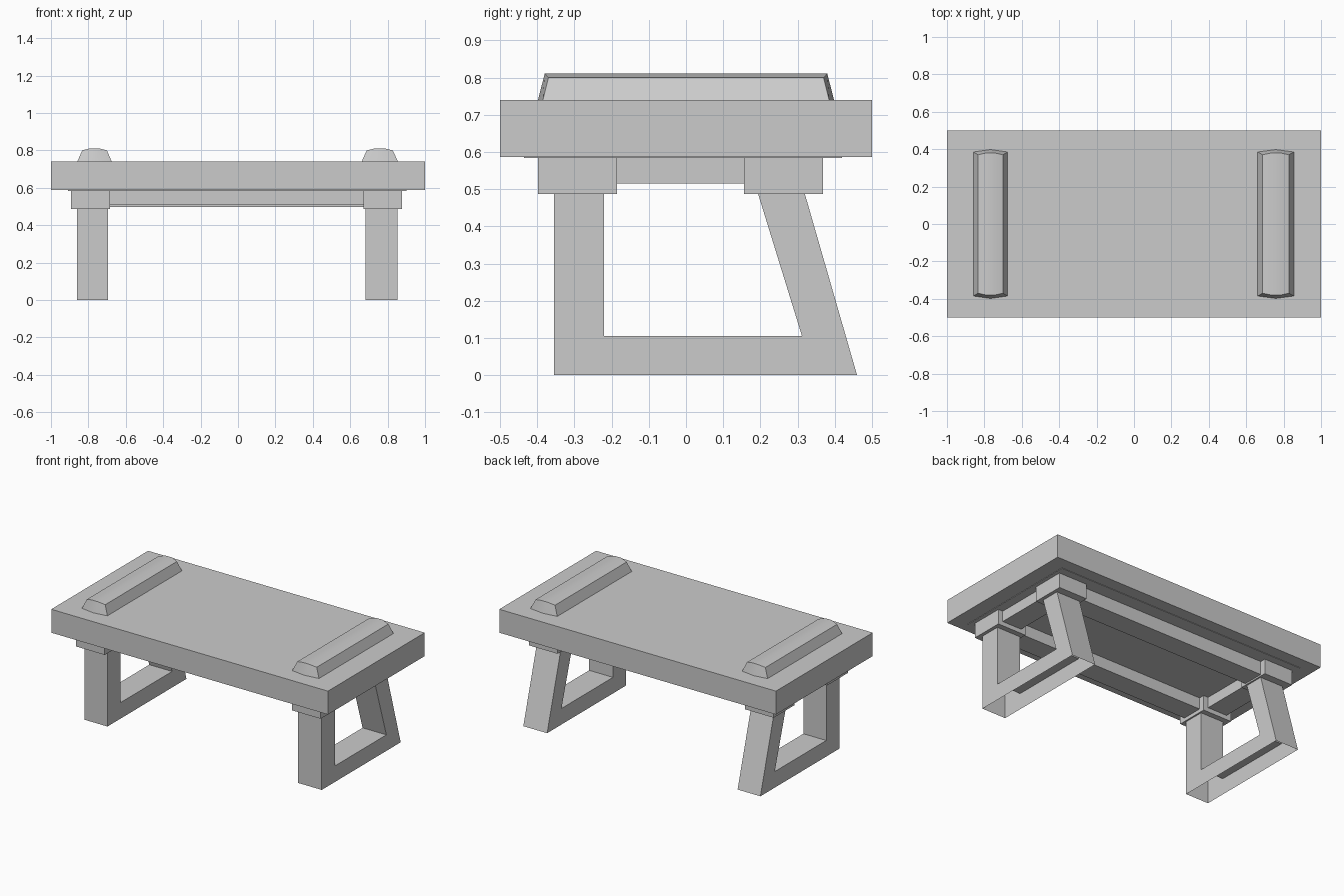
import bpy
import bmesh
from math import radians

cube = bpy.data.objects.get("Cube")
if cube:
    bpy.data.objects.remove(cube, do_unlink=True)

# One plain grey for the whole table
GREY = (0.6, 0.6, 0.6, 1)
grey = bpy.data.materials.new("plain grey")
grey.use_nodes = True
grey.diffuse_color = GREY
grey.node_tree.nodes["Principled BSDF"].inputs["Base Color"].default_value = GREY


def finish(name, bm):
    bmesh.ops.recalc_face_normals(bm, faces=bm.faces)
    mesh = bpy.data.meshes.new(name)
    bm.to_mesh(mesh)
    bm.free()
    mesh.materials.append(grey)
    obj = bpy.data.objects.new(name, mesh)
    bpy.context.collection.objects.link(obj)
    return obj


def box(name, x, y, z):
    bm = bmesh.new()
    bmesh.ops.create_cube(bm, size=1)
    for v in bm.verts:
        v.co = [r[0] if c < 0 else r[1] for c, r in zip(v.co, (x, y, z))]
    return finish(name, bm)


def leg_frame(name, x0, x1):
    """U-shaped frame extruded across x, hollow and open underneath."""
    profile = [(-0.355, 0.5), (-0.355, 0), (0.46, 0), (0.316, 0.5),
               (0.19, 0.5), (0.312, 0.105), (-0.22, 0.105), (-0.22, 0.5)]
    bm = bmesh.new()
    face = bm.faces.new([bm.verts.new((x0, y, z)) for y, z in profile])
    ext = bmesh.ops.extrude_face_region(bm, geom=[face], use_keep_orig=True)
    for v in ext["geom"]:
        if isinstance(v, bmesh.types.BMVert):
            v.co.x = x1
    bmesh.ops.recalc_face_normals(bm, faces=bm.faces)
    sole = [f for f in bm.faces if all(v.co.z < 0.001 for v in f.verts)]
    bmesh.ops.delete(bm, geom=sole, context='FACES_ONLY')
    return finish(name, bm)


def top_bar(name, cx, half):
    """Tapered bar with a crowned top and slightly pointed ends."""
    section = [(-1, 0.74, 0.385), (-0.72, 0.8, 0.37), (-0.25, 0.811, 0.38),
               (0.25, 0.811, 0.38), (0.72, 0.8, 0.37), (1, 0.74, 0.385),
               (0, 0.74, 0.398)]
    bm = bmesh.new()
    ends = [[bm.verts.new((cx + t * half, s * y, z)) for t, z, y in section]
            for s in (-1, 1)]
    n = len(section)
    for i in range(n):
        j = (i + 1) % n
        bm.faces.new((ends[0][i], ends[0][j], ends[1][j], ends[1][i]))
    # Each end is split along its centre
    for e in ends:
        bm.faces.new((e[0], e[1], e[2], e[6]))
        bm.faces.new((e[2], e[3], e[6]))
        bm.faces.new((e[3], e[4], e[5], e[6]))
    return finish(name, bm)


# Table top and the thin plate under it
box("table_top", (-1, 1), (-0.5, 0.5), (0.587, 0.74))
box("under_plate", (-0.91, 0.9), (-0.435, 0.42), (0.584, 0.588))

# Legs, caps, cross rails and top bars at each end
sides = {
    "right": dict(cap=(-0.892, -0.685), leg=(-0.86, -0.695), bar=(-0.767, 0.092)),
    "left": dict(cap=(0.67, 0.876), leg=(0.682, 0.854), bar=(0.758, 0.097)),
}
cap_rows = {"front": (-0.398, -0.185), "back": (0.156, 0.369)}
for side, s in sides.items():
    leg_frame(side + "_leg_frame", *s["leg"])
    for row, y in cap_rows.items():
        box(f"{row}_{side}_cap", s["cap"], y, (0.487, 0.587))
    mid = sum(s["cap"]) / 2
    box(side + "_cross_rail", (mid - 0.07, mid + 0.07), (-0.19, 0.16), (0.515, 0.587))
    bar = top_bar(side + "_top_bar", *s["bar"])
    bpy.ops.object.select_all(action='DESELECT')
    bar.select_set(True)
    bpy.context.view_layer.objects.active = bar
    bpy.ops.object.shade_smooth_by_angle(angle=radians(25))

# Long rails between the caps
box("front_long_rail", (-0.69, 0.675), (-0.36, -0.222), (0.51, 0.587))
box("back_long_rail", (-0.69, 0.675), (0.193, 0.332), (0.497, 0.587))
